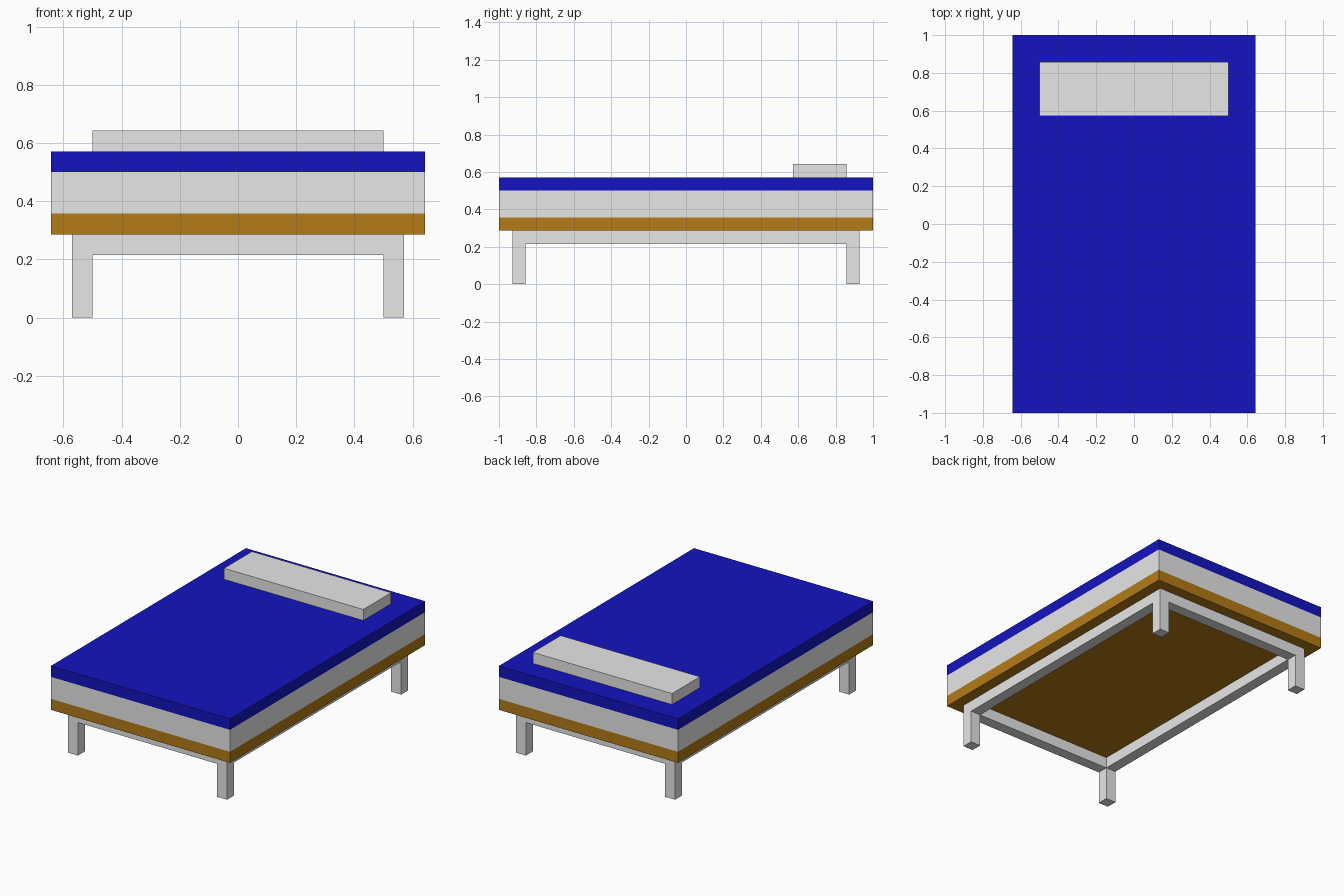
import bpy

cube = bpy.data.objects.get("Cube")
if cube:
    bpy.data.objects.remove(cube, do_unlink=True)

U = 1 / 14  # thickness of one plank


def material(name, rgb):
    mat = bpy.data.materials.new(name)
    mat.use_nodes = True
    color = (*rgb, 1)
    mat.diffuse_color = color
    mat.node_tree.nodes["Principled BSDF"].inputs["Base Color"].default_value = color
    return mat


def box(name, center, size, mat):
    """Box with its centre and size given in plank units."""
    bpy.ops.mesh.primitive_cube_add(size=1, location=[c * U for c in center])
    obj = bpy.context.object
    obj.name = name
    obj.scale = [s * U for s in size]
    bpy.ops.object.transform_apply(location=False, rotation=False, scale=True)
    obj.data.materials.append(mat)
    return obj


white = material("pale grey", (0.8, 0.8, 0.8))
wood = material("brown wood", (0.45, 0.2, 0.008))
blue = material("deep blue", (0.007, 0.007, 0.53))

# Stacked slabs: bed base, mattress, blanket, pillow
box("bed_base", (0, 0, 4.5), (18, 28, 1), wood)
box("mattress", (0, 0, 6), (18, 28, 2), white)
box("blanket", (0, 0, 7.5), (18, 28, 1), blue)
box("pillow", (0, 10, 8.5), (14, 4, 1), white)

# Legs at the corners, joined by rails under the base
for sx, side in ((-1, "right"), (1, "left")):
    for sy, end in ((-1, "front"), (1, "back")):
        box(f"{end}_{side}_leg", (sx * 7.5, sy * 12.5, 2), (1, 1, 4), white)
    box(f"{side}_rail", (sx * 7.5, 0, 3.5), (1, 24, 1), white)
for sy, end in ((-1, "front"), (1, "back")):
    box(f"{end}_rail", (0, sy * 12.5, 3.5), (14, 1, 1), white)
